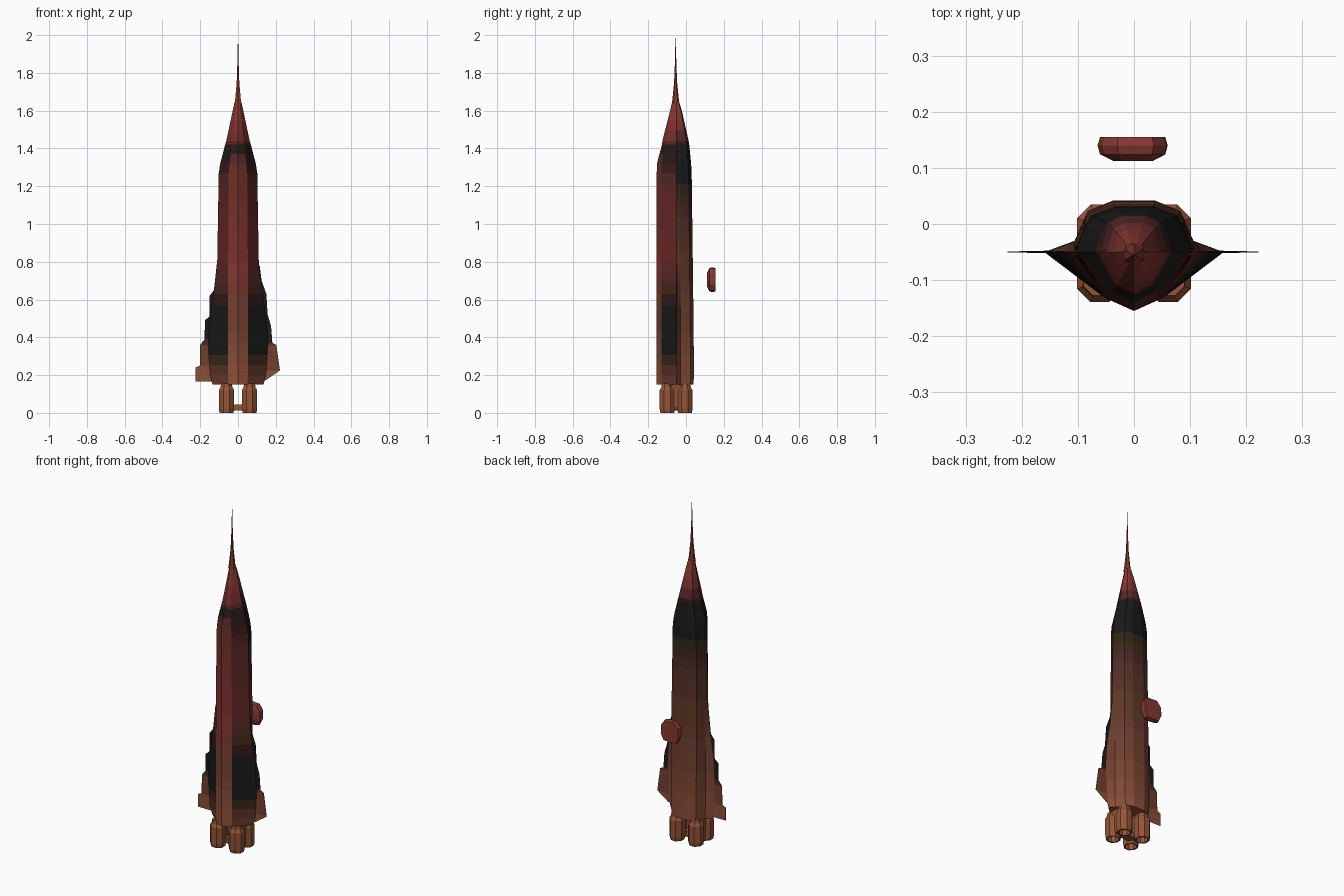
import bpy, bmesh
from math import cos, sin, pi

if "Cube" in bpy.data.objects:
    bpy.data.objects.remove(bpy.data.objects["Cube"])

RED, BLACK, RUST = (0.24, 0.035, 0.03), (0.012, 0.01, 0.01), (0.30, 0.085, 0.045)
AXIS_Y = -0.055
mats = {}


def paint(color):
    key = tuple(round(c, 2) for c in color)
    if key not in mats:
        mats[key] = bpy.data.materials.new("paint_%d" % len(mats))
        mats[key].diffuse_color = (*key, 1)
    return mats[key]


def mix(a, b, t):
    t = max(0, min(1, t))
    return tuple(p + (q - p) * t for p, q in zip(a, b))


def ramp(z, stops):
    for (z0, a), (z1, b) in zip(stops, stops[1:]):
        if z <= z1:
            return mix(a, b, (z - z0) / (z1 - z0))
    return stops[-1][1]


def loft(name, rings, color, caps=True):
    """Skin a list of closed rings; color is a function of each face centre."""
    bm = bmesh.new()
    vs = [[bm.verts.new(p) for p in r] for r in rings]
    n = len(vs[0])
    for a, b in zip(vs, vs[1:]):
        for i in range(n):
            bm.faces.new((a[i], a[(i + 1) % n], b[(i + 1) % n], b[i]))
    if caps:
        bm.faces.new(vs[0][::-1])
        bm.faces.new(vs[-1])
    bmesh.ops.recalc_face_normals(bm, faces=bm.faces)
    me = bpy.data.meshes.new(name)
    for f in bm.faces:
        m = paint(color(f.calc_center_median()))
        if me.materials.find(m.name) < 0:
            me.materials.append(m)
        f.material_index = me.materials.find(m.name)
    bm.to_mesh(me)
    bm.free()
    ob = bpy.data.objects.new(name, me)
    bpy.context.collection.objects.link(ob)
    return ob


def circle(x, y, z, r, n=8):
    return [(x + r * cos(2 * pi * (i + .5) / n), y + r * sin(2 * pi * (i + .5) / n), z) for i in range(n)]


def section(z, edge, front, back, w):
    """Faceted hull outline: pointed front keel, side chine, flat back."""
    shoulder = max(0.5 * w, 0.001)
    depth = front - AXIS_Y
    half = [(shoulder, AXIS_Y + depth * 0.76), (edge, -0.05), (w, -0.03 if w > 0.06 else -0.047),
            (0.78 * w, -0.05 + (back + 0.05) * 0.8), (0.35 * w, back)]
    pts = [(0, front)] + half + [(-x, y) for x, y in reversed(half)]
    return [(x, y, z) for x, y in pts]


# Hull: z, chine half-width, front y, back y, body half-width
keys = [(0.15, 0.135, -0.155, 0.040, 0.100), (0.20, 0.150, -0.155, 0.042, 0.105),
        (0.36, 0.160, -0.155, 0.041, 0.106), (0.50, 0.150, -0.155, 0.040, 0.106),
        (0.63, 0.130, -0.155, 0.038, 0.105), (0.80, 0.110, -0.155, 0.036, 0.104),
        (1.27, 0.102, -0.155, 0.030, 0.098), (1.32, 0.094, -0.154, 0.027, 0.090),
        (1.42, 0.068, -0.127, 0.017, 0.064), (1.44, 0.062, -0.125, 0.014, 0.058),
        (1.60, 0.028, -0.084, -0.022, 0.026), (1.645, 0.018, -0.074, -0.036, 0.017)]
rings = []
for a, b in zip(keys, keys[1:]):
    steps = max(1, round((b[0] - a[0]) / 0.06))
    rings += [section(*mix(a, b, k / steps)) for k in range(steps)]
rings.append(section(*keys[-1]))


def hull_color(c):
    if c.y > -0.06:      # back and sides
        return ramp(c.z, [(0.1, RUST), (0.45, mix(RUST, BLACK, .45)), (1.0, mix(RUST, BLACK, .75)),
                          (1.25, BLACK), (1.42, BLACK), (1.55, RED), (2, RED)])
    if abs(c.x) > 0.055:  # outer front panels
        return ramp(c.z, [(0.15, mix(RUST, BLACK, .4)), (0.3, BLACK), (0.55, BLACK), (0.85, mix(RED, BLACK, .4)),
                          (1.2, mix(RED, BLACK, .6)), (1.35, BLACK), (1.5, RED), (2, RED)])
    return ramp(c.z, [(0.15, RUST), (0.5, mix(RUST, BLACK, .45)), (0.8, RED), (1.30, mix(RED, BLACK, .4)),
                      (1.40, BLACK), (1.46, mix(RED, BLACK, .3)), (1.56, RED), (2, RED)])


loft("hull", rings, hull_color)

# Needle spike on the nose
loft("nose_spike", [circle(0, AXIS_Y, z, r, 6) for z, r in
                    [(1.635, 0.021), (1.66, 0.017), (1.75, 0.008), (1.85, 0.004), (2.0, 0.0004)]],
     lambda c: RED)

# Thin stepped fins, torn differently on each side
right = [(0.115, 0.78), (0.125, 0.70), (0.150, 0.63), (0.157, 0.52), (0.175, 0.46),
         (0.182, 0.37), (0.203, 0.36), (0.222, 0.225), (0.150, 0.175)]
left = [(0.112, 0.79), (0.127, 0.65), (0.150, 0.62), (0.152, 0.51), (0.175, 0.49),
        (0.177, 0.39), (0.200, 0.36), (0.202, 0.25), (0.225, 0.24), (0.225, 0.165), (0.150, 0.19)]


def fin_color(c):
    return ramp(c.z, [(0.16, RUST), (0.26, mix(RUST, BLACK, .3)), (0.42, BLACK), (1, BLACK)])


for name, s, edge in (("right_fin", 1, right), ("left_fin", -1, left)):
    strip = []
    for x, z in edge:
        strip.append([(s * 0.08, -0.052, z), (s * x, -0.051, z), (s * x, -0.049, z), (s * 0.08, -0.046, z)])
    loft(name, strip, fin_color)

# Four hollow engine nozzles
nozzle = [(0.155, 0.030), (0.135, 0.033), (0.12, 0.042), (0.02, 0.042), (0.0, 0.038),
          (0.0, 0.030), (0.05, 0.026), (0.07, 0.012)]
for sx in (-1, 1):
    for row, y in (("front", -0.099), ("back", -0.006)):
        loft("%s_%s_nozzle" % (row, "left" if sx < 0 else "right"),
             [circle(sx * 0.061, y, z, r * 1.04) for z, r in nozzle], lambda c: RUST)
    # Strut joining the front and back nozzles
    loft("nozzle_strut", [circle(sx * 0.061, -0.0525, z, r, 4) for z, r in
                          [(0.015, 0.022), (0.03, 0.03), (0.12, 0.03), (0.155, 0.04)]], lambda c: RUST)

# Small bridge between the nozzle pairs
loft("nozzle_bridge", [[(-w, -0.075, z), (w, -0.075, z), (w, -0.03, z), (-w, -0.03, z)]
                       for z, w in [(0.012, 0.035), (0.045, 0.035)]], lambda c: RUST)

# Loose faceted pod floating behind the hull
outline = [(-0.045, -0.06), (0.0, -0.066), (0.042, -0.06), (0.06, -0.025),
           (0.058, 0.03), (0.035, 0.062), (-0.03, 0.066), (-0.058, 0.035), (-0.065, -0.015)]
loft("floating_pod", [[(x * s, y, 0.705 + z * s) for x, z in outline]
                      for y, s in [(0.155, 0.93), (0.140, 1.0), (0.124, 0.93), (0.112, 0.55)]],
     lambda c: RED)

for m in bpy.data.materials:
    if m.users and not m.is_grease_pencil:
        m.use_nodes = True
        m.node_tree.nodes["Principled BSDF"].inputs["Base Color"].default_value = m.diffuse_color
